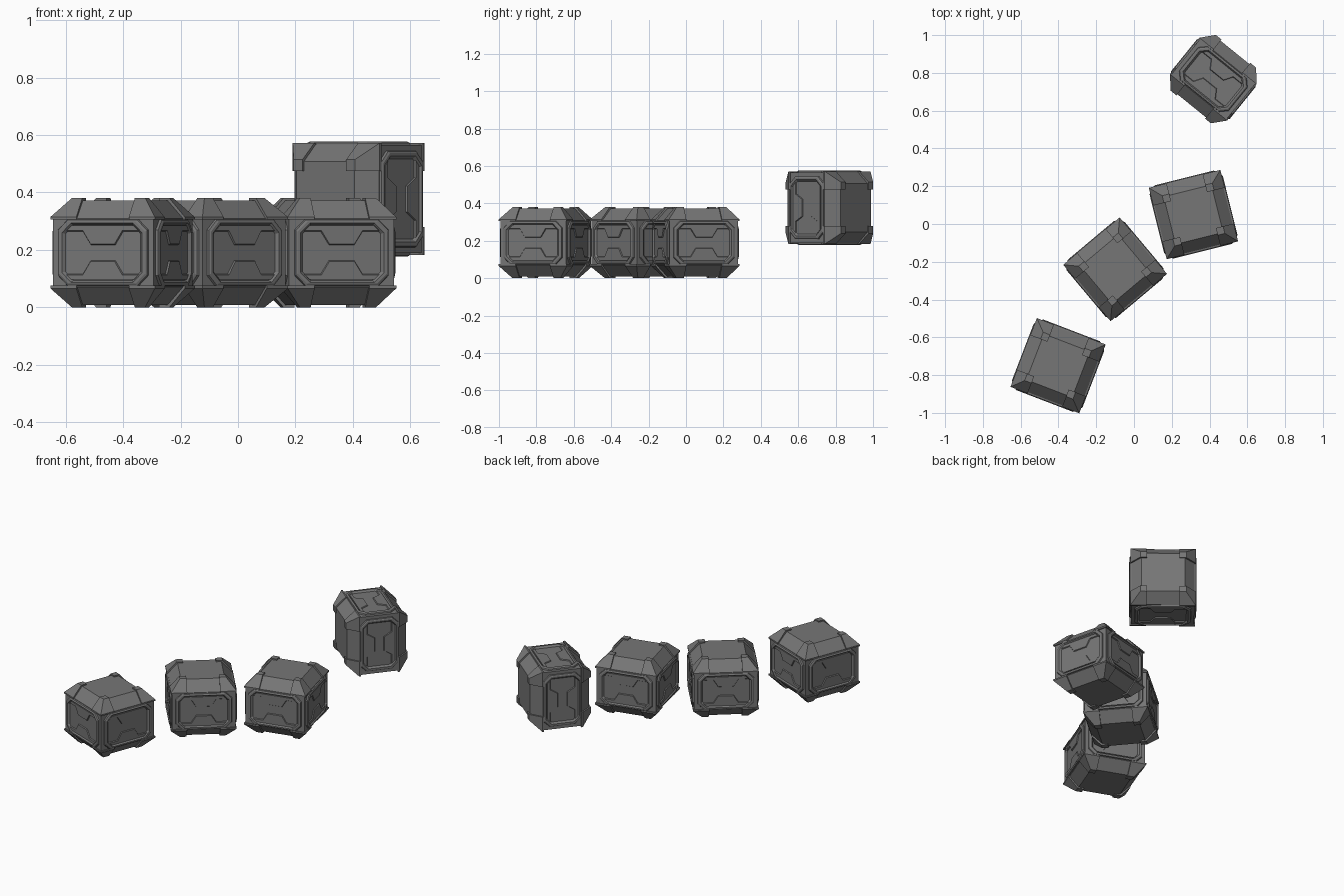
import bpy, bmesh
from math import radians, cos, sin
from mathutils import Matrix, Vector

cube = bpy.data.objects.get("Cube")
if cube:
    bpy.data.objects.remove(cube)

metal = bpy.data.materials.new("dark_grey_metal")
grey = (0.18, 0.18, 0.18, 1)
metal.diffuse_color = grey
metal.use_nodes = True
bsdf = metal.node_tree.nodes["Principled BSDF"]
bsdf.inputs["Base Color"].default_value = grey
bsdf.inputs["Roughness"].default_value = 0.7

WALL, SLOPE = 0.188, 0.058          # half width of the walls, inset of the sloped edges
SHOULDER, TOP = 0.119, 0.182        # heights above the crate centre


def loft(bm, rings, matrix=Matrix()):
    """Skin a row of equal-length rings and close both ends."""
    loops = [[bm.verts.new(matrix @ Vector(p)) for p in ring] for ring in rings]
    for a, b in zip(loops, loops[1:]):
        for i in range(len(a)):
            j = (i + 1) % len(a)
            bm.faces.new((a[i], a[j], b[j], b[i]))
    bm.faces.new(loops[0][::-1])
    bm.faces.new(loops[-1])


def square(lo, hi, z):
    return [(lo, lo, z), (hi, lo, z), (hi, hi, z), (lo, hi, z)]


def octagon(w, h, cut, depth):
    """Rectangle with cut corners, lying on the front wall."""
    pts = [(-w + cut, -h), (w - cut, -h), (w, -h + cut), (w, h - cut),
           (w - cut, h), (-w + cut, h), (-w, h - cut), (-w, -h + cut)]
    return [(x, -depth, z) for x, z in pts]


def finish(name, bm, matrix):
    bmesh.ops.recalc_face_normals(bm, faces=bm.faces)
    mesh = bpy.data.meshes.new(name)
    bm.to_mesh(mesh)
    bm.free()
    mesh.materials.append(metal)
    obj = bpy.data.objects.new(name, mesh)
    obj.matrix_world = matrix
    bpy.context.collection.objects.link(obj)


def crate(name, matrix):
    # body with sloped upper and lower edges
    bm = bmesh.new()
    inner = WALL - SLOPE
    loft(bm, [square(-inner, inner, -TOP), square(-WALL, WALL, -SHOULDER),
              square(-WALL, WALL, SHOULDER), square(-inner, inner, TOP)])
    finish(name + "_body", bm, matrix)

    # eight corner braces wrapping over the slopes
    bm = bmesh.new()
    lo, hi = WALL - 0.09, WALL + 0.007
    for flip in (1, -1):
        for quarter in range(4):
            m = Matrix.Rotation(radians(90 * quarter), 4, "Z") @ Matrix.Diagonal((1, 1, flip, 1))
            loft(bm, [square(lo, hi, SHOULDER - 0.004), square(lo, hi, SHOULDER + 0.005),
                      square(lo, hi - SLOPE, TOP + 0.008)], m)
    finish(name + "_corner_braces", bm, matrix)

    # framed wall panels, each with an upper and a lower tongue plate
    frames, plates = bmesh.new(), bmesh.new()
    half = [(0.136, 0.073), (0.075, 0.073), (0.046, 0.027)]
    tongue = half + [(-x, z) for x, z in half[::-1]] + [(-0.118, 0.094), (0.118, 0.094)]
    for quarter in range(4):
        turn = Matrix.Rotation(radians(90 * quarter), 4, "Z")
        loft(frames, [octagon(0.169, 0.117, 0.036, WALL - 0.004),
                      octagon(0.166, 0.114, 0.036, WALL + 0.008),
                      octagon(0.160, 0.108, 0.035, WALL + 0.012),
                      octagon(0.150, 0.103, 0.034, WALL + 0.012),
                      octagon(0.140, 0.096, 0.030, WALL + 0.001)], turn)
        for flip in (1, -1):
            m = turn @ Matrix.Diagonal((1, 1, flip, 1))
            loft(plates, [[(x, -WALL, z) for x, z in tongue],
                          [(x * 0.98, -WALL - 0.007, z + 0.004 * (z < 0.09)) for x, z in tongue]], m)
    finish(name + "_panel_frames", frames, matrix)
    finish(name + "_panel_tongues", plates, matrix)


# three crates standing on the ground
standing = [("front_crate", -0.402, -0.75, -21), ("middle_crate", -0.10, -0.24, 40),
            ("rear_crate", 0.315, 0.05, 14)]
for name, x, y, angle in standing:
    crate(name, Matrix.Translation((x, y, TOP + 0.008)) @ Matrix.Rotation(radians(angle), 4, "Z"))

# raised crate turned on its side
a = radians(51)
axes = Matrix(((0, sin(a), cos(a)), (0, -cos(a), sin(a)), (1, 0, 0))).to_4x4()
crate("raised_crate", Matrix.Translation((0.42, 0.767, 0.377)) @ axes)
